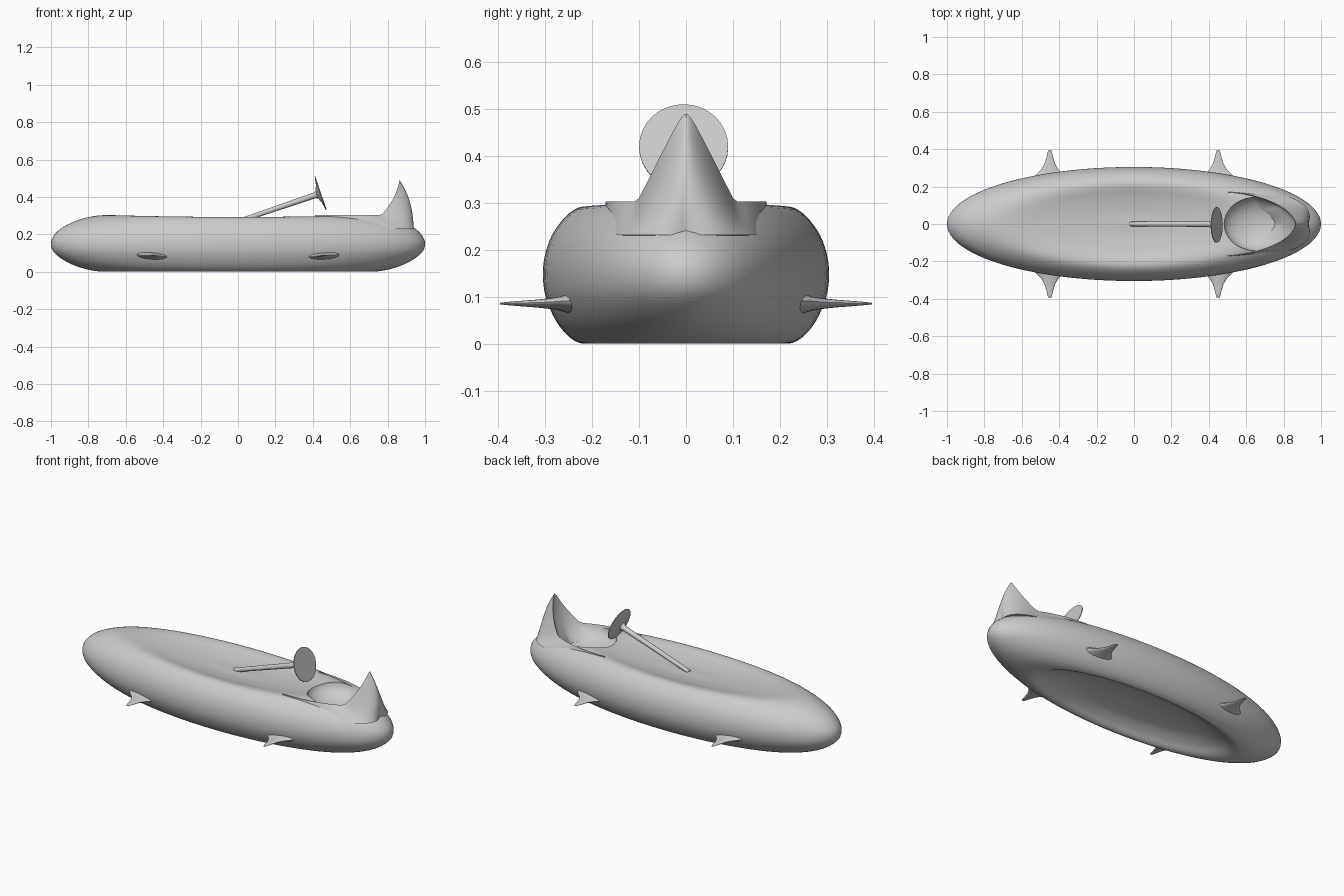
import bpy, bmesh
from math import sin, cos, pi, radians
from mathutils import Vector

if "Cube" in bpy.data.objects:
    bpy.data.objects.remove(bpy.data.objects["Cube"])


def make(name, verts, faces, angle=40):
    me = bpy.data.meshes.new(name)
    me.from_pydata(verts, [], faces)
    bm = bmesh.new()
    bm.from_mesh(me)
    bmesh.ops.remove_doubles(bm, verts=bm.verts, dist=1e-5)
    bmesh.ops.recalc_face_normals(bm, faces=bm.faces)
    bm.to_mesh(me)
    bm.free()
    ob = bpy.data.objects.new(name, me)
    bpy.context.collection.objects.link(ob)
    bpy.ops.object.select_all(action='DESELECT')
    bpy.context.view_layer.objects.active = ob
    ob.select_set(True)
    bpy.ops.object.shade_smooth_by_angle(angle=radians(angle))
    return ob


def loft(name, rings, angle=40):
    """Skin closed rings and cap both ends."""
    n = len(rings[0])
    verts = [v for r in rings for v in r]
    faces = [(i * n + j, i * n + (j + 1) % n, (i + 1) * n + (j + 1) % n, (i + 1) * n + j)
             for i in range(len(rings) - 1) for j in range(n)]
    faces += [tuple(range(n)), tuple(range(len(verts) - n, len(verts)))]
    return make(name, verts, faces, angle)


def smooth_path(pts, steps=4):
    """Catmull-Rom through the profile points."""
    p = [Vector(q) for q in pts]
    p = [p[0]] + p + [p[-1]]
    out = []
    for i in range(1, len(p) - 2):
        a, b, c, d = p[i - 1:i + 3]
        for k in range(steps):
            t = k / steps
            out.append(0.5 * (2 * b + (c - a) * t + (2 * a - 5 * b + 4 * c - d) * t * t
                              + (3 * b - a - 3 * c + d) * t ** 3))
    return out + [p[-1]]


# Hull: dished oval ring profile, lathed and squashed in y
profile = [(0.02, .264), (.22, .268), (.45, .284), (.68, .303), (.81, .29), (.92, .248), (.98, .2),
           (1, .15), (.98, .1), (.91, .05), (.82, .016), (.73, .001), (.67, .008), (.58, .035),
           (.4, .065), (.02, .08)]
N = 96
rings = []
for r, z in smooth_path(profile):
    ring = []
    for i in range(N):
        a = 2 * pi * i / N
        x = r * cos(a)
        drop = 0.01 * sin(a) ** 2 * min(1, max(0, (z - .15) / .13)) * min(1, r / .5)
        ring.append((x, .305 * r * sin(a), max(z - drop, 0)))
    rings.append(ring)
hull = loft("hull", rings)

# Cockpit well cut into the hull
bpy.ops.mesh.primitive_uv_sphere_add(segments=48, ring_count=24, location=(.66, 0, .3))
well = bpy.context.object
well.name = "well_cutter"
well.scale = (.18, .145, .09)
well.hide_render = True
well.hide_set(True)
cut = hull.modifiers.new("well", 'BOOLEAN')
cut.operation = 'DIFFERENCE'
cut.object = well

# Seat shell: horseshoe wall rising to a pointed back, arms tapering forward
sections = []
M = 48
for i in range(M + 1):
    u = -1 + 2 * i / M
    a = (pi / 2 + .08) * abs(u) ** 1.25 * (1 if u >= 0 else -1)
    c, s = max(cos(a), 0), sin(a)
    y = .172 * s
    fade = 1 - abs(u) ** 3
    top = max(.512 - 2.0 * (y * y + .00012) ** .5, .303)
    lean = .065 * c + .03 * c * abs(s)      # top edge leans forward
    flare = .1 * c * abs(s)                 # foot hugs the hull rim
    xo = .45 + .48 * cos(a)
    foot = Vector((xo + flare, y * (1 + .22 * c), .232))
    tip = Vector((xo - lean, y, top))
    pan = Vector((xo - lean - .1 * c - .01 * fade, y * (1 - .25 * fade), .225))
    ring = []
    for k in range(7):                      # convex outer face
        t = k / 6
        p = foot.lerp(tip, t)
        p.x += .1 * c * t * (1 - t) * max(0, (top - .3) / .19)
        ring.append(tuple(p))
    for k in range(1, 7):                   # concave inner face
        t = k / 6
        p = tip.lerp(pan, t)
        p.x = tip.x + (pan.x - tip.x) * t ** 1.8
        p.y = tip.y + (pan.y - tip.y) * t ** 1.5
        ring.append(tuple(p))
    sections.append(ring)
loft("seat_shell", sections, 35)

# Steering column and dished wheel
axis = Vector((.95, 0, .32)).normalized()
side = Vector((0, 1, 0))
up = axis.cross(side)


def circle(center, r, n=32):
    return [tuple(Vector(center) + r * (cos(2 * pi * j / n) * side + sin(2 * pi * j / n) * up))
            for j in range(n)]


loft("steering_column", [circle((-.02, 0, .262), .012, 16), circle((.42, 0, .412), .016, 16)])
hub = Vector((.442, -.005, .42))
loft("steering_wheel", [circle(hub + axis * d, r) for d, r in
                        ((-.035, .016), (-.022, .022), (-.01, .05), (-.002, .095),
                         (.002, .095), (.001, .01))], 30)

# Four side fins, flared at the root and narrowing outward
for sx, end in ((-1, "left"), (1, "right")):
    for sy, face in ((-1, "front"), (1, "back")):
        rings = []
        for y, w, h in ((.22, .11, .03), (.25, .088, .02), (.27, .068, .014), (.29, .047, .011),
                        (.32, .029, .008), (.36, .017, .005), (.385, .011, .003),
                        (.396, .006, .0015)):
            rings.append([(sx * .45 + w * cos(2 * pi * j / 24), sy * y,
                           .086 + h * sin(2 * pi * j / 24) + .07 * sx * w * cos(2 * pi * j / 24))
                          for j in range(24)])
        loft("fin_%s_%s" % (face, end), rings)
